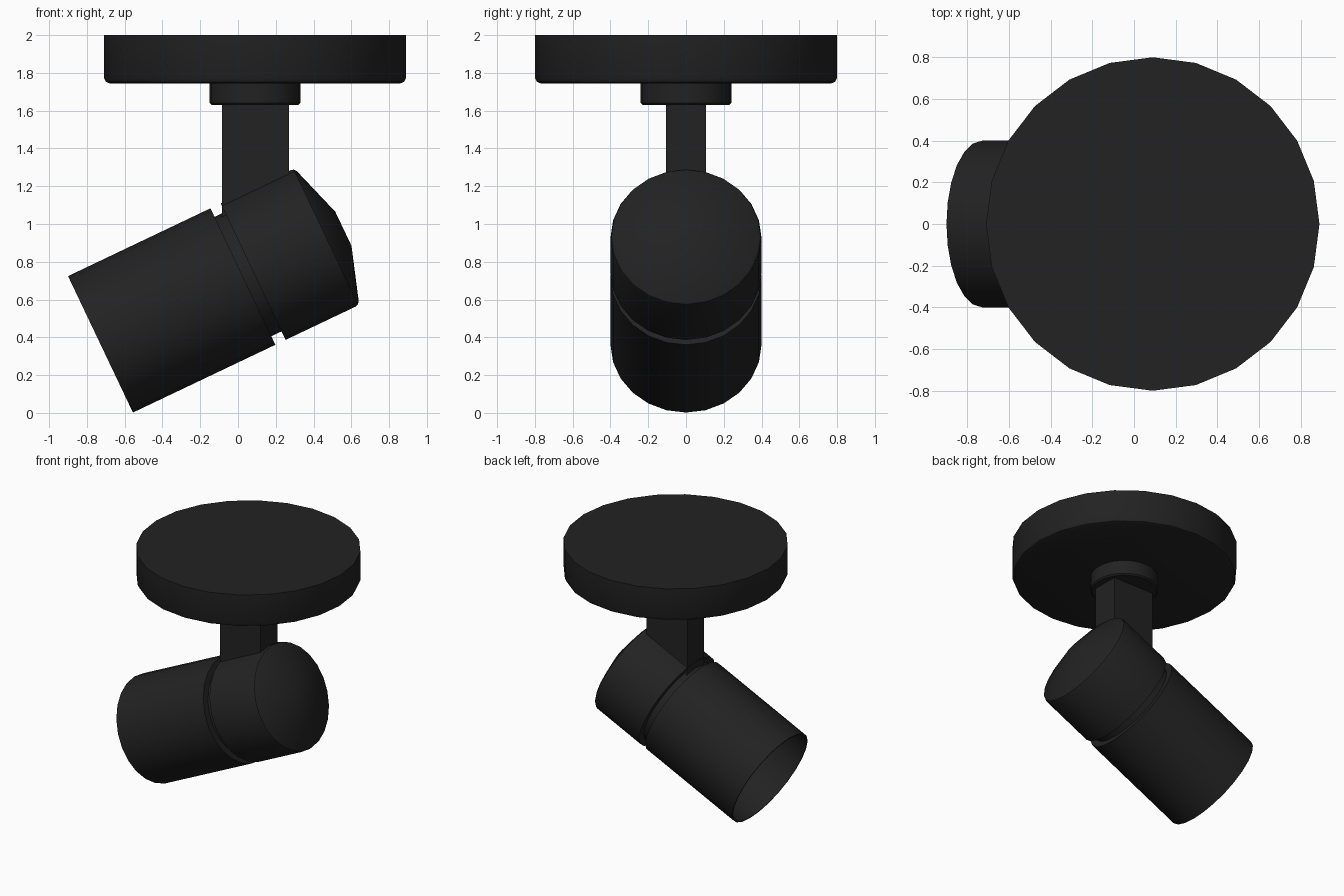
import bpy, bmesh
from math import pi, radians, cos, sin

if "Cube" in bpy.data.objects:
    bpy.data.objects.remove(bpy.data.objects["Cube"])

SIDES = 24


def material(name, color):
    m = bpy.data.materials.new(name)
    m.diffuse_color = (*color, 1)
    m.use_nodes = True
    m.node_tree.nodes["Principled BSDF"].inputs["Base Color"].default_value = m.diffuse_color
    return m


BLACK = material("matte_black", (0.016, 0.016, 0.016))
GLOW = material("warm_lens", (0.6, 0.52, 0.16))


def finish(bm, name, mat, loc=(0, 0, 0), tilt=0.0):
    bmesh.ops.recalc_face_normals(bm, faces=bm.faces)
    mesh = bpy.data.meshes.new(name)
    bm.to_mesh(mesh)
    bm.free()
    mesh.materials.append(mat)
    mesh.shade_smooth()
    mesh.set_sharp_from_angle(angle=radians(30))
    obj = bpy.data.objects.new(name, mesh)
    obj.location = loc
    obj.rotation_euler = (0, tilt, 0)
    bpy.context.collection.objects.link(obj)
    return obj


def lathe(name, profile, mat=BLACK, loc=(0, 0, 0), tilt=0.0):
    """Turn (radius, height) points around z and cap both ends."""
    bm = bmesh.new()
    rings = [[bm.verts.new((r * cos(2 * pi * i / SIDES), r * sin(2 * pi * i / SIDES), z))
              for i in range(SIDES)] for r, z in profile]
    for a, b in zip(rings, rings[1:]):
        for i in range(SIDES):
            j = (i + 1) % SIDES
            bm.faces.new((a[i], a[j], b[j], b[i]))
    bm.faces.new(rings[0][::-1])
    bm.faces.new(rings[-1])
    return finish(bm, name, mat, loc, tilt)


# Ceiling plate and collar
MOUNT = (0.09, 0, 0)
lathe("ceiling_plate", [(0.77, 1.745), (0.79, 1.753), (0.80, 1.775), (0.80, 2.0)], loc=MOUNT)
lathe("collar", [(0.23, 1.63), (0.24, 1.64), (0.24, 1.75)], loc=MOUNT)

# Rectangular stem running into the head
bm = bmesh.new()
bmesh.ops.create_cube(bm, size=1)
bmesh.ops.scale(bm, vec=(0.355, 0.21, 0.65), verts=bm.verts)
finish(bm, "stem", BLACK, (0.0925, 0, 1.325))

# Tilted lamp head, measured along its axis from the open mouth
HEAD = dict(loc=(-0.728, 0, 0.363), tilt=radians(64.55))
lathe("barrel", [(0.39, 0.25), (0.39, 0), (0.40, 0), (0.40, 0.835)], **HEAD)
lathe("groove_neck", [(0.35, 0.82), (0.35, 0.91)], **HEAD)
lathe("rear_housing", [(0.40, 0.895), (0.40, 1.308), (0.395, 1.322), (0.38, 1.333),
                       (0.10, 1.424)], **HEAD)

# Glowing lens recessed inside the barrel
lathe("lens", [(0.388, 0.238), (0.388, 0.248)], GLOW, **HEAD)
